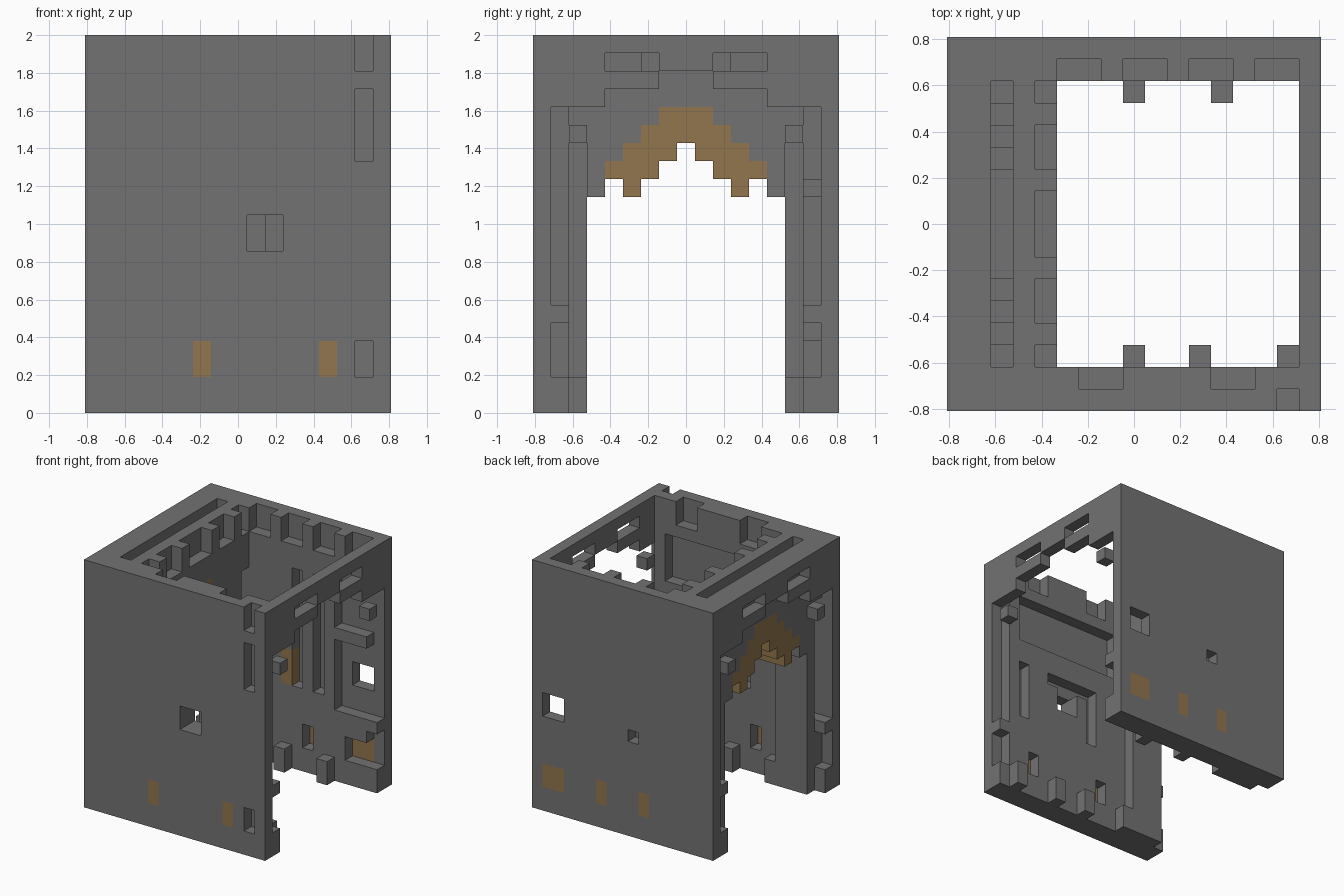
import bpy, bmesh
from mathutils import Vector

cube = bpy.data.objects.get("Cube")
if cube:
    bpy.data.objects.remove(cube, do_unlink=True)

NX, NY, NZ = 17, 17, 21
UNIT = 2 / NZ
STONE, WOOD = 0, 1


def make_material(name, rgb):
    mat = bpy.data.materials.new(name)
    mat.use_nodes = True
    mat.diffuse_color = (*rgb, 1)
    bsdf = next(n for n in mat.node_tree.nodes if n.type == 'BSDF_PRINCIPLED')
    bsdf.inputs["Base Color"].default_value = (*rgb, 1)
    return mat


materials = [make_material("grey stone", (.17, .17, .17)),
             make_material("brown wood", (.29, .18, .075))]
blocks = {}  # block position -> (part name, material)


def cells(x, y, z):
    return [(i, j, k) for i in range(*x) for j in range(*y) for k in range(*z)]


def fill(part, x, y, z, mat=STONE):
    for c in cells(x, y, z):
        blocks[c] = (part, mat)


def carve(x, y, z):
    for c in cells(x, y, z):
        blocks.pop(c, None)


def mirrored(a, b):
    """A span and its mirror image across the middle of the depth."""
    return [(a, b), (NY - b, NY - a)]


def gate_frame(part, i):
    """Outer arched layer at either end of the gatehouse."""
    x = (i, i + 1)
    fill(part, x, (0, NY), (0, NZ))
    carve(x, (1, 16), (6, 17))
    carve(x, (4, 13), (17, 18))
    carve(x, (7, 10), (18, 19))
    carve(x, (2, 15), (0, 6))
    for y in mirrored(4, 7):
        carve(x, y, (19, 20))
    for y in mirrored(1, 2):
        carve(x, y, (2, 5))
    for y in mirrored(2, 3):
        fill(part, x, y, (15, 16))


# Thick gate wall with side grooves, top slot and crenels
fill("gate_wall", (1, 5), (0, NY), (0, NZ))
for y in mirrored(1, 2):
    carve((1, 2), y, (6, 16))
for y in mirrored(2, 3):
    carve((4, 5), y, (2, 16))
    carve((4, 5), y, (19, NZ))
for y in mirrored(4, 6) + [(7, 10)]:
    carve((4, 5), y, (19, NZ))
for j in range(2, 15):
    carve((2, 3), (j, j + 1), (min(18, 20 - abs(j - 8)), NZ))

# Gate passage and the stepped wooden arch in it
carve((1, 5), (3, 14), (0, 12))
for m, (low, high) in enumerate([(15, 17), (14, 17), (13, 16), (12, 15), (13, 14)]):
    for j in {8 - m, 8 + m}:
        y = (j, j + 1)
        carve((1, 5), y, (12, low))
        fill("wooden_arch", (1, 5), y, (low, high), WOOD)

# Arched frames on both ends
gate_frame("gate_front_frame", 0)
gate_frame("rear_frame", 16)

# Front wall: shell, inner recesses, window and outer pockets
fill("front_wall", (5, 16), (0, 2), (0, NZ))
inner = (1, 2)
for x in [(6, 8), (12, 14)]:
    carve(x, inner, (19, NZ))
carve((5, 15), inner, (14, 18))
for i in (7, 14):
    carve((i, i + 1), inner, (7, 12))
carve((8, 12), inner, (11, 12))
carve((9, 11), (0, 2), (9, 11))
for z in [(19, NZ), (14, 18), (2, 4)]:
    carve((15, 16), (0, 1), z)
for i in (6, 13):
    carve((i, i + 1), inner, (2, 4))
    fill("front_shutters", (i, i + 1), (0, 1), (2, 4), WOOD)
for i in (8, 11, 15):
    fill("front_buttresses", (i, i + 1), (2, 3), (0, 2))

# Back wall: shell, crenels, panels, slots and windows
fill("back_wall", (5, 16), (15, NY), (0, NZ))
inner = (15, 16)
for i in range(5, 16, 3):
    carve((i, i + 2), inner, (19, NZ))
for z in [(13, 18), (6, 12)]:
    carve((13, 16), inner, z)
for i in (9, 11):
    carve((i, i + 1), inner, (7, 17))
carve((14, 16), (15, NY), (8, 10))
carve((7, 8), (16, NY), (8, 9))
carve((8, 9), inner, (7, 10))
fill("inner_shutter", (8, 9), inner, (7, 10), WOOD)
for x in [(6, 7), (10, 11), (14, 16)]:
    carve(x, inner, (2, 4))
    fill("back_shutters", x, (16, NY), (2, 4), WOOD)
for i in (8, 12):
    fill("back_buttresses", (i, i + 1), (14, 15), (0, 2))


def build(part):
    """Turn the blocks of one part into a clean mesh of visible faces."""
    bm = bmesh.new()
    origin = Vector((-NX / 2, -NY / 2, 0))
    for cell, (name, mat) in blocks.items():
        if name != part:
            continue
        for axis in range(3):
            for side in (0, 1):
                near = list(cell)
                near[axis] += 2 * side - 1
                if tuple(near) in blocks:
                    continue
                corners = []
                for a, b in ((0, 0), (1, 0), (1, 1), (0, 1)):
                    p = Vector(cell) + origin
                    p[axis] += side
                    p[(axis + 1) % 3] += a
                    p[(axis + 2) % 3] += b
                    corners.append(bm.verts.new(p * UNIT))
                if not side:
                    corners.reverse()
                bm.faces.new(corners).material_index = mat
    bmesh.ops.remove_doubles(bm, verts=bm.verts, dist=UNIT / 100)
    bmesh.ops.dissolve_limit(bm, angle_limit=.01, verts=bm.verts, edges=bm.edges,
                             delimit={'MATERIAL'})
    mesh = bpy.data.meshes.new(part)
    bm.to_mesh(mesh)
    bm.free()
    for mat in materials:
        mesh.materials.append(mat)
    bpy.context.collection.objects.link(bpy.data.objects.new(part, mesh))


for part in sorted({name for name, _ in blocks.values()}):
    build(part)
